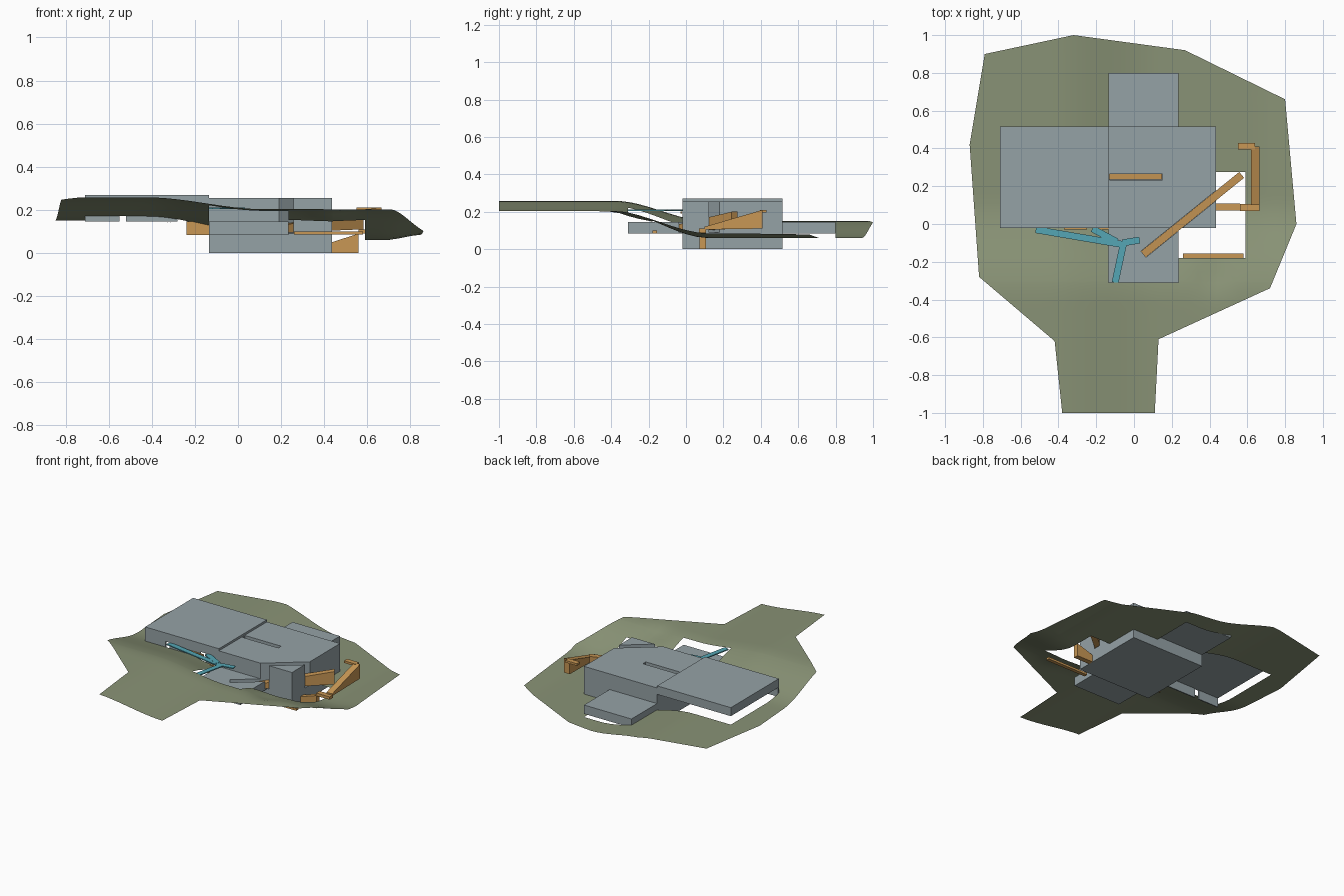
import bpy, bmesh, math
from mathutils import Vector

if "Cube" in bpy.data.objects:
    bpy.data.objects.remove(bpy.data.objects["Cube"])


def material(name, rgb):
    m = bpy.data.materials.new(name)
    m.diffuse_color = (*rgb, 1)
    m.use_nodes = True
    m.node_tree.nodes["Principled BSDF"].inputs["Base Color"].default_value = m.diffuse_color
    return m


GREY = material("building_grey", (0.30, 0.36, 0.38))
GREEN = material("ground_green", (0.25, 0.29, 0.18))
ORANGE = material("stair_orange", (0.58, 0.31, 0.09))
TEAL = material("bridge_teal", (0.09, 0.38, 0.46))


def finish(name, bm, mat):
    me = bpy.data.meshes.new(name)
    bm.to_mesh(me)
    bm.free()
    me.materials.append(mat)
    ob = bpy.data.objects.new(name, me)
    bpy.context.collection.objects.link(ob)
    return ob


def strip(name, p0, p1, width, z0, z1, mat):
    """Straight bar in plan; z0 and z1 are (bottom, top) at each end."""
    a, b = Vector(p0), Vector(p1)
    d = (b - a).normalized()
    n = Vector((-d.y, d.x)) * width / 2
    bm = bmesh.new()
    v = []
    for k in (0, 1):
        for p, s, z in ((a, -1, z0), (b, -1, z1), (b, 1, z1), (a, 1, z0)):
            q = p + n * s
            v.append(bm.verts.new((q.x, q.y, z[k])))
    bm.faces.new(v[3::-1])
    bm.faces.new(v[4:])
    for i in range(4):
        j = (i + 1) % 4
        bm.faces.new((v[i], v[j], v[j + 4], v[i + 4]))
    bmesh.ops.recalc_face_normals(bm, faces=bm.faces)
    return finish(name, bm, mat)


def box(name, x0, x1, y0, y1, z0, z1, mat=GREY):
    y = (y0 + y1) / 2
    return strip(name, (x0, y), (x1, y), y1 - y0, (z0, z1), (z0, z1), mat)


def cut(ob, cutter):
    mod = ob.modifiers.new("slot", 'BOOLEAN')
    mod.operation = 'DIFFERENCE'
    mod.solver = 'EXACT'
    mod.object = cutter
    bpy.context.view_layer.objects.active = ob
    bpy.ops.object.modifier_apply(modifier=mod.name)


def smooth(a, b, t):
    t = max(0, min(1, (t - a) / (b - a)))
    return t * t * (3 - 2 * t)


def ground_height(x, y):
    west = 1 - smooth(-0.42, 0.12, x)
    high = 0.203 + 0.055 * west
    low = 0.06 + 0.09 * west + 0.025 * smooth(0.68, 0.86, x)
    t = smooth(-0.38, 0.12, y)
    dip = 0.02 * math.exp(-((x - 0.42) ** 2 + (y + 0.28) ** 2) / 0.008)
    return high + (low - high) * t - dip


# Ground: outlined sheet sliced into a grid, holes removed around the building
outline = [(-0.79, 0.90), (-0.82, 0.72), (-0.87, 0.42), (-0.82, -0.28), (-0.42, -0.62),
           (-0.38, -1.0), (0.11, -1.0), (0.13, -0.61), (0.72, -0.34), (0.86, 0.0),
           (0.80, 0.66), (0.27, 0.92), (-0.32, 1.0)]
holes = [(-0.71, 0.435, -0.02, 0.515), (-0.135, 0.235, -0.31, 0.80),
         (0.23, 0.59, -0.18, 0.275)]
bm = bmesh.new()
bm.faces.new([bm.verts.new((x, y, 0)) for x, y in outline])
xs = {round(-0.85 + 0.0517 * i, 4) for i in range(33)}
ys = {round(-0.97 + 0.0513 * i, 4) for i in range(39)}
for h in holes:
    xs.update(h[:2])
    ys.update(h[2:])
for axis, cuts in ((0, xs), (1, ys)):
    for c in sorted(cuts):
        co, no = Vector(), Vector()
        co[axis], no[axis] = c, 1
        bmesh.ops.bisect_plane(bm, geom=bm.verts[:] + bm.edges[:] + bm.faces[:],
                               dist=1e-5, plane_co=co, plane_no=no)
dead = []
for f in bm.faces:
    c = f.calc_center_median()
    if any(a < c.x < b and d < c.y < e for a, b, d, e in holes):
        dead.append(f)
bmesh.ops.delete(bm, geom=dead, context='FACES')
for v in bm.verts:
    v.co.z = ground_height(v.co.x, v.co.y)
for f in bm.faces:
    f.normal_update()
    if f.normal.z < 0:
        f.normal_flip()
    f.smooth = True
finish("ground", bm, GREEN)

# Building masses
main = box("main_block", -0.135, 0.435, -0.02, 0.515, 0.0, 0.255)
terrace = box("front_terrace", -0.135, 0.235, -0.31, -0.02, 0.083, 0.145)
box("rear_annex", -0.135, 0.235, 0.515, 0.80, 0.083, 0.145)
box("wing_roof", -0.71, -0.135, -0.02, 0.515, 0.21, 0.27)

# Thin wing front wall with door gaps
for i, (a, b) in enumerate([(-0.71, -0.55), (-0.52, -0.28), (-0.24, -0.135)]):
    box(f"wing_wall_{i}", a, b, -0.02, -0.012, 0.145, 0.21)

# Slots through the roof and terrace for the stairs
start, end = (0.05, -0.16), (0.57, 0.26)
slot_a = strip("slot_cutter", start, end, 0.042, (0.09, 0.4), (0.09, 0.4), GREY)
slot_b = box("roof_slot_cutter", -0.13, 0.15, 0.234, 0.266, 0.15, 0.4)
cut(main, slot_a)
cut(main, slot_b)
cut(terrace, slot_a)
for c in (slot_a, slot_b):
    bpy.data.objects.remove(c)

# Stairs and ramps
strip("diagonal_stair", start, end, 0.04, (0.088, 0.10), (0.11, 0.20), ORANGE)
strip("roof_stair", (-0.129, 0.25), (0.149, 0.25), 0.03, (0.149, 0.21), (0.149, 0.17), ORANGE)
strip("lower_stair", (0.435, 0.09), (0.56, 0.09), 0.035, (0.0, 0.05), (0.0, 0.09), ORANGE)
box("lower_landing", 0.56, 0.665, 0.07, 0.107, 0.09, 0.11, ORANGE)
strip("side_ramp", (0.642, 0.10), (0.642, 0.41), 0.045, (0.105, 0.12), (0.11, 0.21), ORANGE)
box("upper_landing", 0.55, 0.64, 0.395, 0.43, 0.195, 0.21, ORANGE)
box("front_walk", 0.26, 0.58, -0.18, -0.155, 0.085, 0.10, ORANGE)
box("wing_step", -0.24, -0.135, -0.03, -0.021, 0.083, 0.145, ORANGE)
box("wing_sill", -0.37, -0.25, -0.03, -0.021, 0.19, 0.2, ORANGE)

# Branching footbridge
paths = [((-0.52, -0.03), (-0.05, -0.11)), ((-0.06, -0.10), (0.03, -0.085)),
         ((-0.055, -0.10), (-0.10, -0.31)), ((-0.22, -0.025), (-0.09, -0.095))]
for i, (a, b) in enumerate(paths):
    z = 0.203 + 0.0005 * i
    strip(f"footbridge_{i}", a, b, 0.036, (z, z + 0.007), (z, z + 0.007), TEAL)
